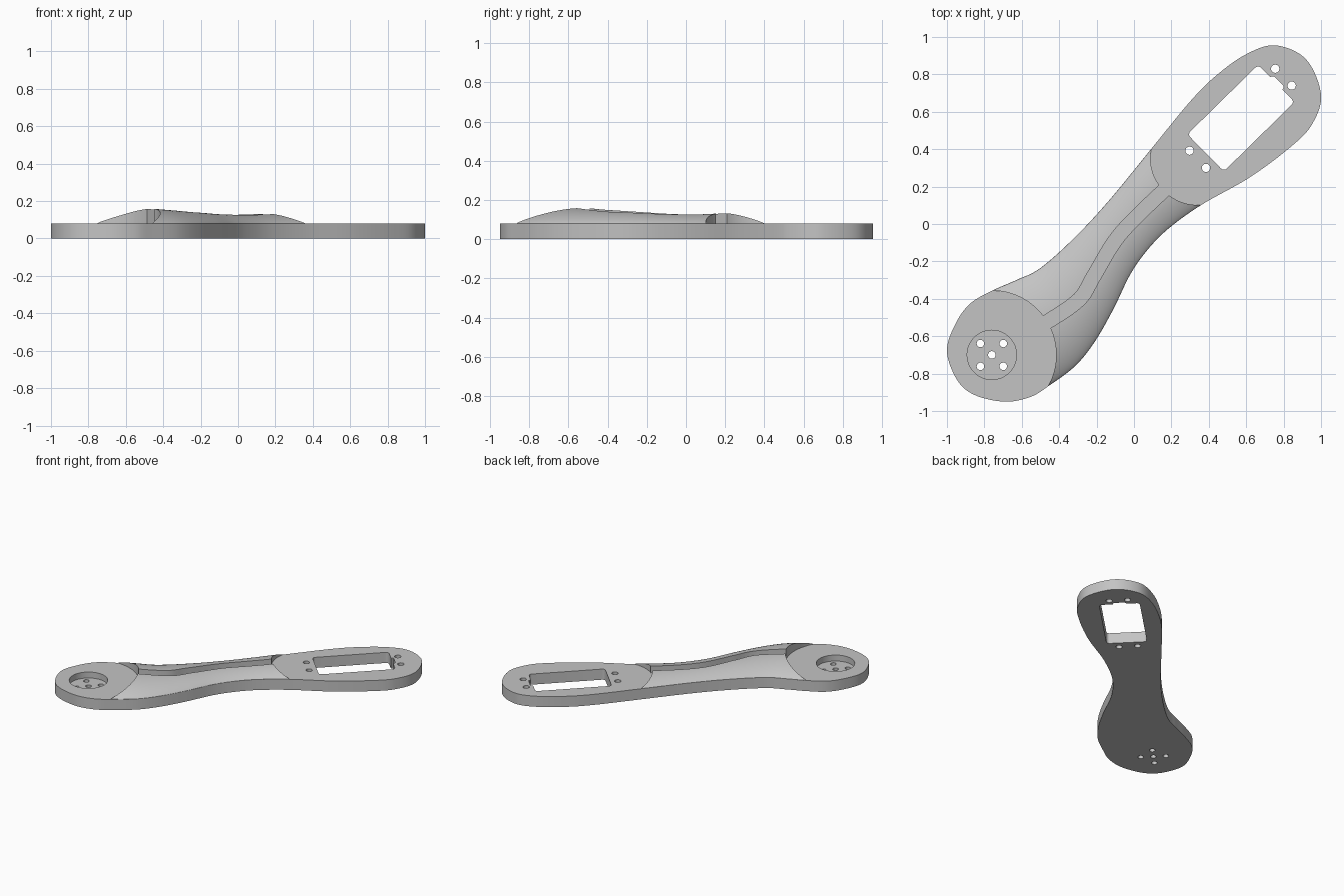
import bpy
import bmesh
import math
from mathutils import Vector, Matrix

if "Cube" in bpy.data.objects:
    bpy.data.objects.remove(bpy.data.objects["Cube"], do_unlink=True)

PLATE_TOP = 0.08
SAMPLES = 10

grey = bpy.data.materials.new("light_grey")
grey.use_nodes = True
grey.diffuse_color = (0.55, 0.55, 0.55, 1)
grey.node_tree.nodes["Principled BSDF"].inputs["Base Color"].default_value = grey.diffuse_color


def spline(points, closed):
    """Smooth curve through the points."""
    pts = [Vector(p) for p in points]
    count = len(pts)

    def at(i):
        return pts[i % count] if closed else pts[max(0, min(count - 1, i))]

    result = []
    for i in range(count if closed else count - 1):
        a, b, c, d = at(i - 1), at(i), at(i + 1), at(i + 2)
        for s in range(SAMPLES):
            t = s / SAMPLES
            result.append(0.5 * (2 * b + (c - a) * t + (2 * a - 5 * b + 4 * c - d) * t**2
                                 + (3 * b - a - 3 * c + d) * t**3))
    if not closed:
        result.append(pts[-1])
    return result


def resample(path, count):
    """Evenly spaced points along a polyline."""
    lengths = [0]
    for a, b in zip(path, path[1:]):
        lengths.append(lengths[-1] + (b - a).length)
    result, seg = [], 0
    for i in range(count + 1):
        target = lengths[-1] * i / count
        while seg < len(path) - 2 and lengths[seg + 1] < target:
            seg += 1
        t = (target - lengths[seg]) / (lengths[seg + 1] - lengths[seg])
        result.append(path[seg].lerp(path[seg + 1], t))
    return result


def circle(centre, radius, sides=32):
    return [(centre[0] + radius * math.cos(math.tau * i / sides),
             centre[1] + radius * math.sin(math.tau * i / sides)) for i in range(sides)]


def finish(name, bm):
    bmesh.ops.recalc_face_normals(bm, faces=bm.faces)
    mesh = bpy.data.meshes.new(name)
    bm.to_mesh(mesh)
    bm.free()
    mesh.materials.append(grey)
    obj = bpy.data.objects.new(name, mesh)
    bpy.context.collection.objects.link(obj)
    return obj


def prism(name, profiles, low, high):
    """Upright solid from one or more flat profiles."""
    bm = bmesh.new()
    for profile in profiles:
        face = bm.faces.new([bm.verts.new((p[0], p[1], low)) for p in profile])
        top = bmesh.ops.extrude_face_region(bm, geom=[face])["geom"]
        bmesh.ops.translate(bm, vec=(0, 0, high - low),
                            verts=[v for v in top if isinstance(v, bmesh.types.BMVert)])
    return finish(name, bm)


def activate(obj):
    bpy.ops.object.select_all(action="DESELECT")
    obj.select_set(True)
    bpy.context.view_layer.objects.active = obj


def cut(obj, cutter):
    cutter.hide_render = True
    mod = obj.modifiers.new("cut", "BOOLEAN")
    mod.operation = "DIFFERENCE"
    mod.solver = "EXACT"
    mod.object = cutter
    activate(obj)
    bpy.ops.object.modifier_apply(modifier=mod.name)
    bpy.data.objects.remove(cutter, do_unlink=True)


# Outline of the arm, counterclockwise in four runs
right_run = [(-.455, -.865), (-.315, -.76), (-.21, -.63), (-.11, -.455), (-.02, -.27),
             (.075, -.135), (.19, -.02)]
head_run = [(.365, .105), (.62, .25), (.835, .41), (.95, .53), (1, .69), (.92, .88),
            (.755, .955), (.595, .905), (.435, .79), (.3, .655)]
left_run = [(.095, .405), (-.13, .13), (-.315, -.07), (-.5, -.235), (-.63, -.3)]
foot_run = [(-.755, -.355), (-.875, -.425), (-.955, -.535), (-1, -.68), (-.945, -.835),
            (-.85, -.915), (-.69, -.95), (-.555, -.925)]
outline = spline(right_run + head_run + left_run + foot_run, True)
plate = prism("arm_plate", [outline], 0, PLATE_TOP)

# Round pocket with five through holes
hub = Vector((-.76, -.7))
cut(plate, prism("pocket_cutter", [circle(hub, .132, 64)], .035, .2))
offsets = [Vector((0, 0))] + [Vector((x, y)) for x in (-.061, .061) for y in (-.061, .061)]
cut(plate, prism("hub_hole_cutter", [circle(hub + o, .02) for o in offsets], -.1, .2))

# Slanted window with rounded corners and a small notch in its far end
turn = Matrix.Rotation(math.radians(44.5), 2)
middle = Vector((.572, .566))
half_long, half_wide, corner = .265, .139, .022
window = []
for quarter, (sx, sy) in enumerate([(1, 1), (-1, 1), (-1, -1), (1, -1)]):
    for step in range(7):
        angle = math.pi / 2 * (quarter + step / 6)
        window.append(Vector((sx * (half_long - corner) + corner * math.cos(angle),
                              sy * (half_wide - corner) + corner * math.sin(angle))))
notch = [Vector((half_long + x, y)) for x, y in
         [(-.05, -.045), (.008, -.045), (.018, -.035), (.018, .035), (.008, .045), (-.05, .045)]]
for name, shape in (("window_cutter", window), ("notch_cutter", notch)):
    cut(plate, prism(name, [[middle + turn @ p for p in shape]], -.1, .2))

# Screw holes at both ends of the window
screws = [(.755, .83), (.843, .74), (.297, .392), (.385, .3)]
cut(plate, prism("screw_hole_cutter", [circle(s, .022) for s in screws], -.1, .2))

# Domed ridge lofted between the two side edges
head_start = len(right_run) * SAMPLES
left_start = head_start + len(head_run) * SAMPLES
foot_start = left_start + len(left_run) * SAMPLES
STATIONS, ACROSS = 60, 32
right_side = resample(outline[:head_start + 1], STATIONS)
left_side = resample(outline[left_start:foot_start + 1][::-1], STATIONS)
bm = bmesh.new()
rings = []
for left, right in zip(left_side, right_side):
    rise = .143 * (right - left).length
    left, right = left.lerp(right, .002), right.lerp(left, .002)
    ring = []
    for i in range(ACROSS + 1):
        t = -math.cos(math.pi * i / ACROSS)
        p = left.lerp(right, (t + 1) / 2)
        ring.append(bm.verts.new((p.x, p.y, PLATE_TOP + rise * max(0, 1 - t * t) ** .8)))
    for p in (right, left):
        ring.append(bm.verts.new((p.x, p.y, PLATE_TOP - .01)))
    rings.append(ring)
for a, b in zip(rings, rings[1:]):
    for i in range(len(a)):
        j = (i + 1) % len(a)
        bm.faces.new((a[i], a[j], b[j], b[i]))
bm.faces.new(rings[0])
bm.faces.new(rings[-1][::-1])
ridge = finish("domed_ridge", bm)

# Circular clearances around both pads
cut(ridge, prism("hub_clearance", [circle(hub, .344, 128)], .03, .4))
cut(ridge, prism("window_clearance", [circle((.34, .354), .252, 128)], .03, .4))

# Winding cable channel along the crest
path = spline([(-.6, -.6), (-.475, -.53), (-.295, -.405), (-.21, -.27), (-.075, -.055),
               (.16, .18), (.25, .26)], False)
sides = ([], [])
for i, p in enumerate(path):
    along = (path[min(i + 1, len(path) - 1)] - path[max(i - 1, 0)]).normalized()
    normal = Vector((-along.y, along.x)) * .038
    sides[0].append(p + normal)
    sides[1].append(p - normal)
cut(ridge, prism("channel_cutter", [sides[0] + sides[1][::-1]], .03, .4))

for obj in (plate, ridge):
    activate(obj)
    bpy.ops.object.shade_smooth_by_angle(angle=math.radians(30))
